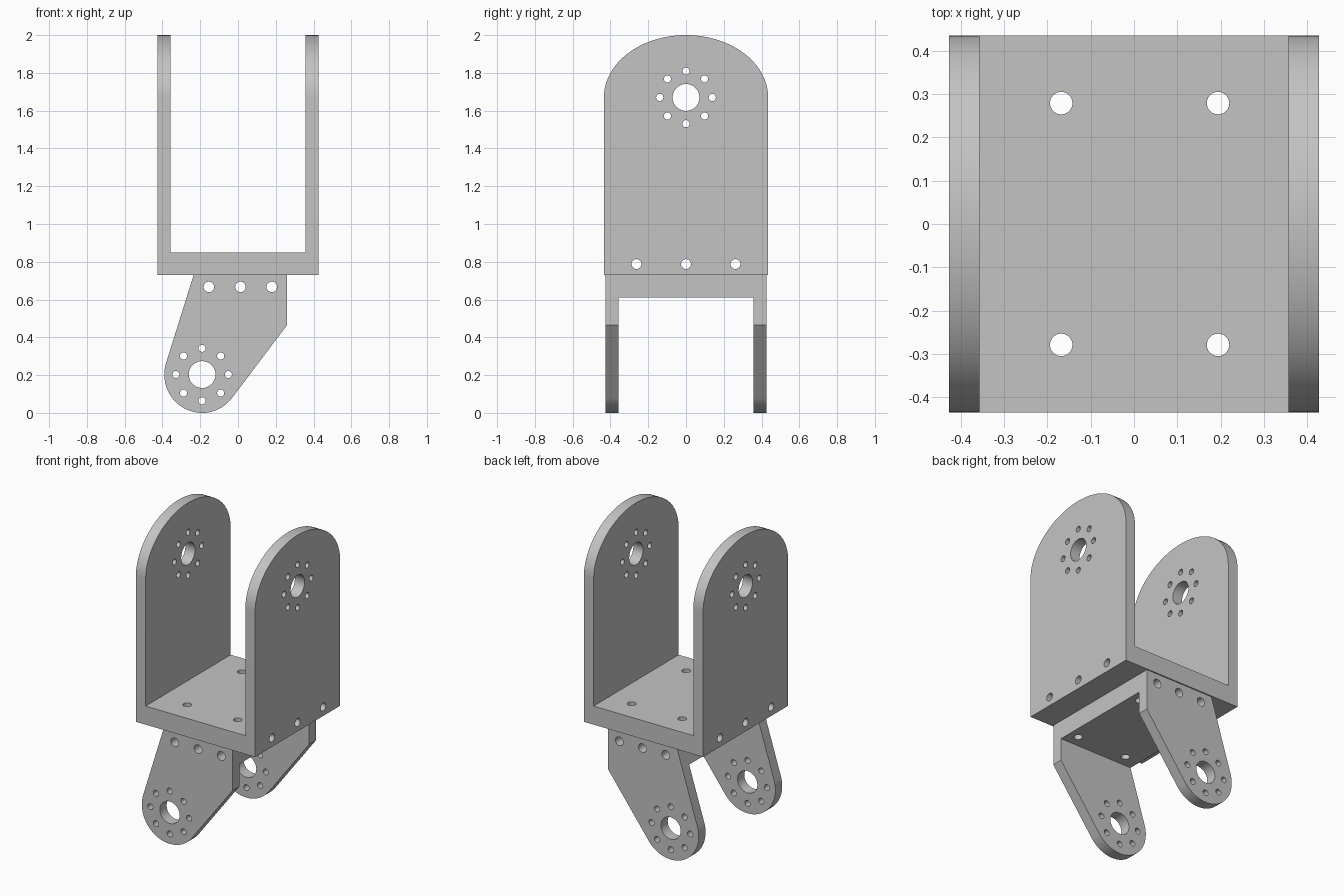
import bpy, bmesh
from math import sin, cos, pi, radians
from mathutils import Matrix, Vector

cube = bpy.data.objects.get("Cube")
if cube:
    bpy.data.objects.remove(cube, do_unlink=True)

metal = bpy.data.materials.new("brushed grey")
metal.use_nodes = True
GREY = (0.55, 0.55, 0.55, 1)
metal.diffuse_color = GREY
metal.node_tree.nodes["Principled BSDF"].inputs["Base Color"].default_value = GREY


def link(name, bm):
    bmesh.ops.recalc_face_normals(bm, faces=bm.faces)
    mesh = bpy.data.meshes.new(name)
    bm.to_mesh(mesh)
    bm.free()
    mesh.materials.append(metal)
    ob = bpy.data.objects.new(name, mesh)
    bpy.context.collection.objects.link(ob)
    return ob


def arc(cx, cz, rx, rz, start, end, n):
    angles = [radians(start + (end - start) * i / n) for i in range(n + 1)]
    return [(cx + rx * cos(a), cz + rz * sin(a)) for a in angles]


def prism(name, outline, axis, half):
    """Extrude an outline (horizontal, z) to +-half along the x or y axis."""
    bm = bmesh.new()
    place = (lambda u, z: (-half, u, z)) if axis == "X" else (lambda u, z: (u, -half, z))
    face = bm.faces.new([bm.verts.new(place(u, z)) for u, z in outline])
    new = bmesh.ops.extrude_face_region(bm, geom=[face])["geom"]
    shift = Vector((2 * half, 0, 0) if axis == "X" else (0, 2 * half, 0))
    bmesh.ops.translate(bm, vec=shift, verts=[v for v in new if isinstance(v, bmesh.types.BMVert)])
    return link(name, bm)


def slot(size, centre):
    bm = bmesh.new()
    bmesh.ops.create_cube(bm, size=1, matrix=Matrix.Translation(centre) @ Matrix.Diagonal((*size, 1)))
    return link("slot_cutter", bm)


def drills(axis, holes):
    """Long cylinders along one axis; each hole is (centre, radius, sides)."""
    turn = {"X": Matrix.Rotation(pi / 2, 4, "Y"), "Y": Matrix.Rotation(pi / 2, 4, "X"),
            "Z": Matrix.Identity(4)}[axis]
    bm = bmesh.new()
    for centre, r, sides in holes:
        bmesh.ops.create_cone(bm, cap_ends=True, segments=sides, radius1=r, radius2=r,
                              depth=3, matrix=Matrix.Translation(centre) @ turn)
    return link("drill_cutter", bm)


def hub(u, z):
    """Horn pattern: one large hole ringed by eight small ones."""
    ring = [(u + 0.139 * cos(k * pi / 4), z + 0.139 * sin(k * pi / 4), 0.019, 20) for k in range(8)]
    return [(u, z, 0.071, 40)] + ring


def carve(ob, cutters):
    for c in cutters:
        mod = ob.modifiers.new("cut", "BOOLEAN")
        mod.operation, mod.solver, mod.object = "DIFFERENCE", "EXACT", c
    bpy.context.view_layer.update()
    done = bpy.data.meshes.new_from_object(ob.evaluated_get(bpy.context.evaluated_depsgraph_get()))
    ob.modifiers.clear()
    ob.data = done
    for c in cutters:
        bpy.data.objects.remove(c, do_unlink=True)
    done.materials.clear()
    done.materials.append(metal)
    for p in done.polygons:
        p.material_index = 0
    bpy.ops.object.select_all(action="DESELECT")
    ob.select_set(True)
    bpy.context.view_layer.objects.active = ob
    bpy.ops.object.shade_smooth_by_angle(angle=radians(30))


# Bolt holes shared by both bracket floors
floor_bolts = [((x, y, 1), 0.026, 24) for x in (-0.168, 0.194) for y in (-0.279, 0.279)]

# Upper bracket: arched block with the middle cut away to leave a U
arch = [(-0.435, 0.73), (0.435, 0.73)] + arc(0, 1.67, 0.435, 0.33, 0, 180, 48)
upper = prism("upper_bracket", arch, "X", 0.427)
side_holes = [((0, y, z), r, n) for y, z, r, n in
              hub(0, 1.67) + [(y, 0.788, 0.026, 24) for y in (-0.262, 0, 0.262)]]
carve(upper, [slot((0.714, 2, 2), (0, 0, 1.85)), drills("X", side_holes), drills("Z", floor_bolts)])

# Lower bracket: slanted arm block with the middle cut away below its floor
arm = [(0.26, 0.73), (-0.235, 0.73)] + arc(-0.19, 0.203, 0.2, 0.203, 163, 323, 40) + [(0.26, 0.465)]
lower = prism("lower_bracket", arm, "Y", 0.427)
arm_holes = [((x, 0, z), r, n) for x, z, r, n in
             hub(-0.19, 0.203) + [(x, 0.667, 0.028, 24) for x in (-0.154, 0.013, 0.179)]]
carve(lower, [slot((2, 0.714, 1), (0, 0, 0.11)), drills("Y", arm_holes), drills("Z", floor_bolts)])
